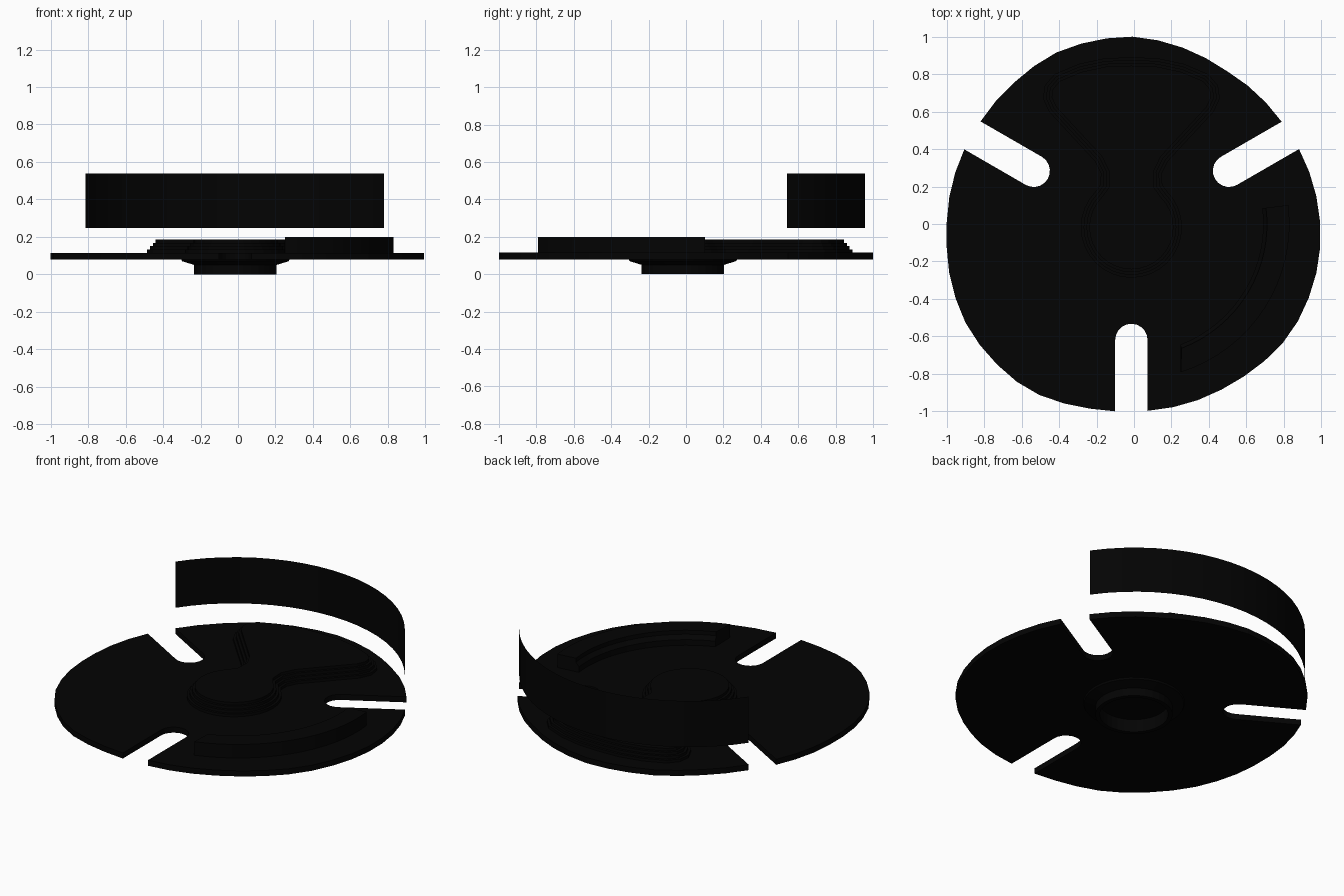
import bpy, bmesh
from math import sin, cos, pi, radians, degrees
from mathutils import Vector

if "Cube" in bpy.data.objects:
    bpy.data.objects.remove(bpy.data.objects["Cube"])

CX, CY = -0.014, -0.017
black = bpy.data.materials.new("black")
black.diffuse_color = (0.001, 0.001, 0.001, 1)
black.use_nodes = True
black.node_tree.nodes["Principled BSDF"].inputs["Base Color"].default_value = black.diffuse_color


def finish(name, bm):
    bmesh.ops.recalc_face_normals(bm, faces=bm.faces)
    me = bpy.data.meshes.new(name)
    bm.to_mesh(me)
    bm.free()
    me.materials.append(black)
    ob = bpy.data.objects.new(name, me)
    bpy.context.collection.objects.link(ob)
    return ob


def loft(name, rings, caps=True):
    """Skin closed rings of 3D points, optionally capping both ends."""
    bm = bmesh.new()
    vr = [[bm.verts.new(p) for p in r] for r in rings]
    n = len(vr[0])
    for a, b in zip(vr, vr[1:]):
        for i in range(n):
            j = (i + 1) % n
            bm.faces.new((a[i], a[j], b[j], b[i]))
    if caps:
        ends = [bm.faces.new(vr[0][::-1]), bm.faces.new(vr[-1])]
        for f in ends:
            f.normal_update()
        bmesh.ops.triangulate(bm, faces=ends, ngon_method='EAR_CLIP')
    return finish(name, bm)


def inset(pts, d):
    """Move a counter-clockwise outline inward by d."""
    out = []
    for i, p in enumerate(pts):
        p, a, b = Vector(p), Vector(pts[i - 1]), Vector(pts[(i + 1) % len(pts)])
        n1 = Vector((-(p - a).y, (p - a).x)).normalized()
        n2 = Vector((-(b - p).y, (b - p).x)).normalized()
        m = (n1 + n2).normalized()
        out.append(p + m * d / max(m.dot(n1), 0.4))
    return out


def at(pts, z):
    return [(p[0], p[1], z) for p in pts]


def arc(r, a0, a1, n, cx=0, cy=0):
    return [(cx + r * cos(a0 + (a1 - a0) * i / n), cy + r * sin(a0 + (a1 - a0) * i / n))
            for i in range(n + 1)]


# Slightly uneven rim: angle -> radius
RIM = [(-90, 1.0), (-58, 1.0), (-35, 1.02), (-10, 1.005), (24, 0.968), (36, 0.958),
       (60, 0.955), (90, 1.0), (115, 1.005), (130, 0.99), (146, 0.985), (157, 0.99),
       (180, 1.0), (198, 1.025), (212, 1.045), (238, 1.05), (255, 1.015), (270, 1.0)]


def rim_radius(a):
    d = (degrees(a) + 90) % 360 - 90
    for (a0, r0), (a1, r1) in zip(RIM, RIM[1:]):
        if a0 <= d <= a1:
            return r0 + (r1 - r0) * (d - a0) / (a1 - a0)
    return 1.0


def rim_point(k, side):
    """Where one straight side of slot k meets the rim."""
    a = radians(30 + 120 * k)
    t = 0.9
    while t < 1.1:
        x = CX + t * cos(a) - side * W * sin(a)
        y = CY + t * sin(a) + side * W * cos(a)
        if (x * x + y * y) ** 0.5 >= rim_radius(math_atan(y, x)) or y <= -1:
            break
        t += 0.002
    return math_atan(y, x)


def math_atan(y, x):
    return Vector((1, 0)).angle_signed(Vector((x, y))) * -1


# Round plate with three U-shaped slots
W, END = 0.0865, 0.602
outline = []
for k in range(3):
    a = radians(30 + 120 * k)
    outline += arc(W, a - pi / 2, a - 3 * pi / 2, 10, CX + END * cos(a), CY + END * sin(a))
    start, stop = rim_point(k, 1), rim_point((k + 1) % 3, -1)
    span = (stop - start) % (2 * pi)
    for i in range(15):
        t = start + span * i / 14
        r = rim_radius(t)
        outline.append((max(-1.0, min(1.0, r * cos(t))), max(-1.0, r * sin(t))))
loft("slotted_plate", [at(outline, 0.08), at(outline, 0.115)])

# Keyhole-shaped raised boss with stepped edges
right = arc(0.27, -pi / 2, radians(45), 12, 0, CY)
right += [(0.165, 0.21), (0.163, 0.27), (0.195, 0.335), (0.44, 0.6), (0.472, 0.67),
          (0.462, 0.74), (0.41, 0.8), (0.28, 0.855), (0.14, 0.885), (0, 0.89)]
key = right + [(-x, y) for x, y in right[-2:0:-1]]
key = [(x + CX, y) for x, y in key]
rings = [at(key, 0.112)]
for i, z in enumerate((0.132, 0.15, 0.168, 0.185)):
    ring = inset(key, 0.015 * i)
    if i:
        rings.append(at(ring, rings[-1][0][2]))
    rings.append(at(ring, z))
loft("keyhole_boss", rings)


# Curved bar along the front right of the plate
def bar(inner):
    return (arc(0.83, radians(-72.5), radians(7), 16)
            + arc(inner, radians(7), radians(-69), 16))


loft("curved_bar", [at(bar(0.69), 0.112), at(bar(0.69), 0.15),
                    at(bar(0.71), 0.175), at(bar(0.71), 0.2)])

# Open hub under the plate
profile = [(0.29, 0.08), (0.285, 0.07), (0.22, 0.05), (0.22, 0), (0.195, 0), (0.195, 0.08)]
loft("lower_hub", [at(arc(r, 0, 2 * pi, 32, CX, CY)[:-1], z) for r, z in profile], caps=False)

# Curved upright band floating above the back rim
bm = bmesh.new()
pts = arc(0.97, radians(34.8), radians(145.3), 20, CX - 0.002, -0.012)
lo = [bm.verts.new((x, y, 0.248)) for x, y in pts]
hi = [bm.verts.new((x, y, 0.538)) for x, y in pts]
for i in range(len(pts) - 1):
    bm.faces.new((lo[i], lo[i + 1], hi[i + 1], hi[i]))
finish("back_band", bm)
